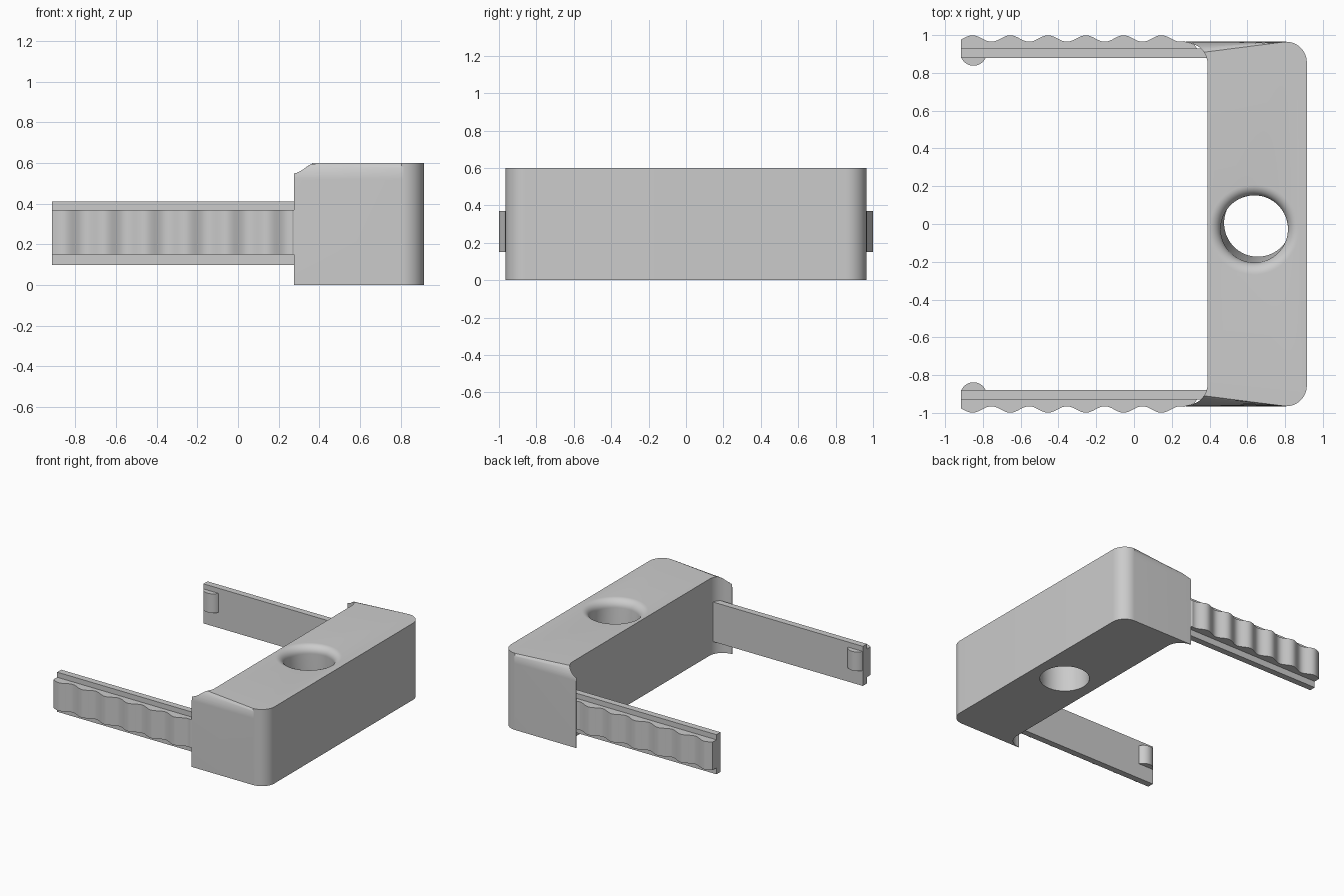
import bpy, bmesh
from math import cos, sin, pi, radians

if "Cube" in bpy.data.objects:
    bpy.data.objects.remove(bpy.data.objects["Cube"])

grey = bpy.data.materials.new("plain grey")
grey.use_nodes = True
colour = (0.6, 0.6, 0.6, 1)
grey.diffuse_color = colour
grey.node_tree.nodes["Principled BSDF"].inputs["Base Color"].default_value = colour


def arc(cx, cy, r, start, end, n=14):
    angles = [radians(start + (end - start) * i / n) for i in range(n + 1)]
    return [(cx + r * cos(a), cy + r * sin(a)) for a in angles]


def add_object(name, bm):
    bmesh.ops.recalc_face_normals(bm, faces=bm.faces)
    mesh = bpy.data.meshes.new(name)
    bm.to_mesh(mesh)
    bm.free()
    obj = bpy.data.objects.new(name, mesh)
    bpy.context.collection.objects.link(obj)
    mesh.materials.append(grey)
    return obj


def loft(rings):
    """Skin a stack of equal rings of 3D points and cap both ends."""
    bm = bmesh.new()
    rows = [[bm.verts.new(p) for p in ring] for ring in rings]
    n = len(rows[0])
    for low, high in zip(rows, rows[1:]):
        for i in range(n):
            j = (i + 1) % n
            bm.faces.new((low[i], low[j], high[j], high[i]))
    bm.faces.new(rows[0][::-1])
    bm.faces.new(rows[-1])
    return bm


def prism(outline, z0, z1):
    return loft([[(x, y, z) for x, y in outline] for z in (z0, z1)])


def select_only(obj):
    bpy.ops.object.select_all(action="DESELECT")
    obj.select_set(True)
    bpy.context.view_layer.objects.active = obj


def smooth(obj, degrees=32):
    select_only(obj)
    bpy.ops.object.shade_smooth_by_angle(angle=radians(degrees))


def cut(obj, cutter):
    mod = obj.modifiers.new("cut", "BOOLEAN")
    mod.operation = "DIFFERENCE"
    mod.solver = "EXACT"
    mod.object = cutter
    select_only(obj)
    bpy.ops.object.modifier_apply(modifier=mod.name)
    bpy.data.objects.remove(cutter)


# Main block: rounded outer corners and a rounded top edge
height, side, back = 0.6, 0.965, 0.915
corner, edge = 0.11, 0.08
outline = [(0.1, -side)]
outline += arc(back - corner, -side + corner, corner, -90, 0)
outline += arc(back - corner, side - corner, corner, 0, 90)
outline += [(0.1, side)]
bm = prism(outline, 0, height)
top_edges = [e for e in bm.edges if all(v.co.z > height - 0.01 for v in e.verts)]
bmesh.ops.bevel(bm, geom=top_edges, offset=edge, segments=10, profile=0.5,
                affect="EDGES", clamp_overlap=False)
block = add_object("block", bm)

# Inner channel, leaving a thin curved lip at each end
lip, inner, r = 0.275, 0.39, 0.115
channel = [(0, -1.2), (lip, -1.2)]
channel += arc(lip, -0.96 + r, r, -90, 0)
channel += arc(lip, 0.96 - r, r, 0, 90)
channel += [(lip, 1.2), (0, 1.2)]
cut(block, add_object("channel_cutter", prism(channel, -0.2, 0.9)))

# Slightly leaning through hole with a rounded mouth
hole, mouth = 0.178, 0.06
profile = [(-0.1, hole), (height - mouth, hole)]
for i in range(1, 10):
    a = pi / 2 * i / 9
    profile.append((height - mouth + mouth * sin(a), hole + mouth * (1 - cos(a))))
profile.append((height + 0.1, hole + mouth))
rings = []
for z, radius in profile:
    t = min(z / height, 1)
    cx, cy = 0.655 - 0.02 * t, 0.005 - 0.035 * t
    rings.append([(x, y, z) for x, y in arc(cx, cy, radius, 0, 360, 64)[:-1]])
cut(block, add_object("hole_cutter", loft(rings)))
smooth(block)


# Arms: flat plate, wavy grip and a round catch at the tip
def arm_part(name, points, z0, z1, flip):
    smooth(add_object(name, prism([(x, y * flip) for x, y in points], z0, z1)))


tip = -0.915
plate = [(tip, 0.88), (0.42, 0.88), (0.42, 0.93), (tip, 0.93)]
grip = [(0.34, 0.92), (0.32, 0.95), (0.28, 0.962)]
steps = 96
for i in range(steps + 1):
    x = 0.265 + (tip - 0.265) * i / steps
    grip.append((x, 0.982 + 0.017 * cos(2 * pi * (x + 0.855) / 0.2)))
grip.append((tip, 0.92))
catch = [(max(x, tip), y) for x, y in arc(-0.85, 0.908, 0.07, 180, 360, 28)]

for label, flip in (("left", -1), ("right", 1)):
    arm_part(label + "_arm_plate", plate, 0.1, 0.41, flip)
    arm_part(label + "_arm_grip", grip, 0.15, 0.37, flip)
    arm_part(label + "_arm_catch", catch, 0.22, 0.37, flip)
